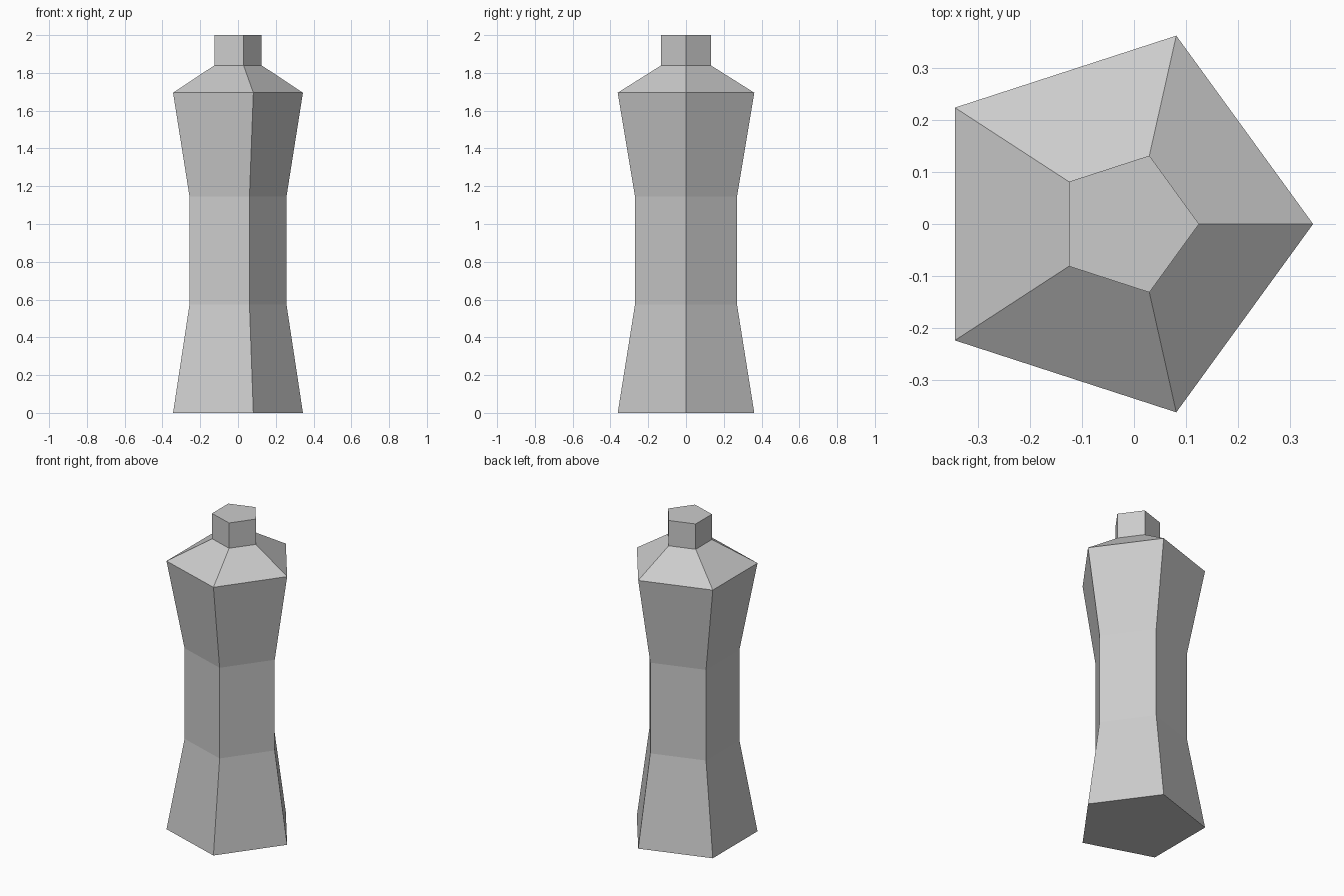
import bpy
import bmesh
from math import cos, sin, tau, pi

cube = bpy.data.objects.get("Cube")
if cube:
    bpy.data.objects.remove(cube, do_unlink=True)

SIDES = 5
# Height and corner radius of each ring, from base to neck top
PROFILE = [(0, 0.38), (0.573, 0.284), (1.146, 0.284),
           (1.695, 0.38), (1.84, 0.138), (2, 0.138)]
# Shift that centres the odd-sided outline on its bounding box
SHIFT = (1 - cos(pi / SIDES)) / 2

grey = bpy.data.materials.new("light grey")
grey.use_nodes = True
colour = (0.6, 0.6, 0.6, 1)
grey.diffuse_color = colour
grey.node_tree.nodes["Principled BSDF"].inputs["Base Color"].default_value = colour


def ring(bm, z, radius):
    """One pentagonal loop of vertices, with a corner on +x."""
    angles = [tau * i / SIDES for i in range(SIDES)]
    return [bm.verts.new((radius * (cos(a) - SHIFT), radius * sin(a), z))
            for a in angles]


# Faceted bottle: base, waist, shoulder and neck as one closed shell
bm = bmesh.new()
rings = [ring(bm, z, r) for z, r in PROFILE]
for low, high in zip(rings, rings[1:]):
    for i in range(SIDES):
        j = (i + 1) % SIDES
        bm.faces.new((low[i], low[j], high[j], high[i]))
bm.faces.new(rings[0][::-1])
bm.faces.new(rings[-1])
bmesh.ops.recalc_face_normals(bm, faces=bm.faces[:])

mesh = bpy.data.meshes.new("bottle")
bm.to_mesh(mesh)
bm.free()
mesh.materials.append(grey)
bottle = bpy.data.objects.new("bottle", mesh)
bpy.context.collection.objects.link(bottle)
